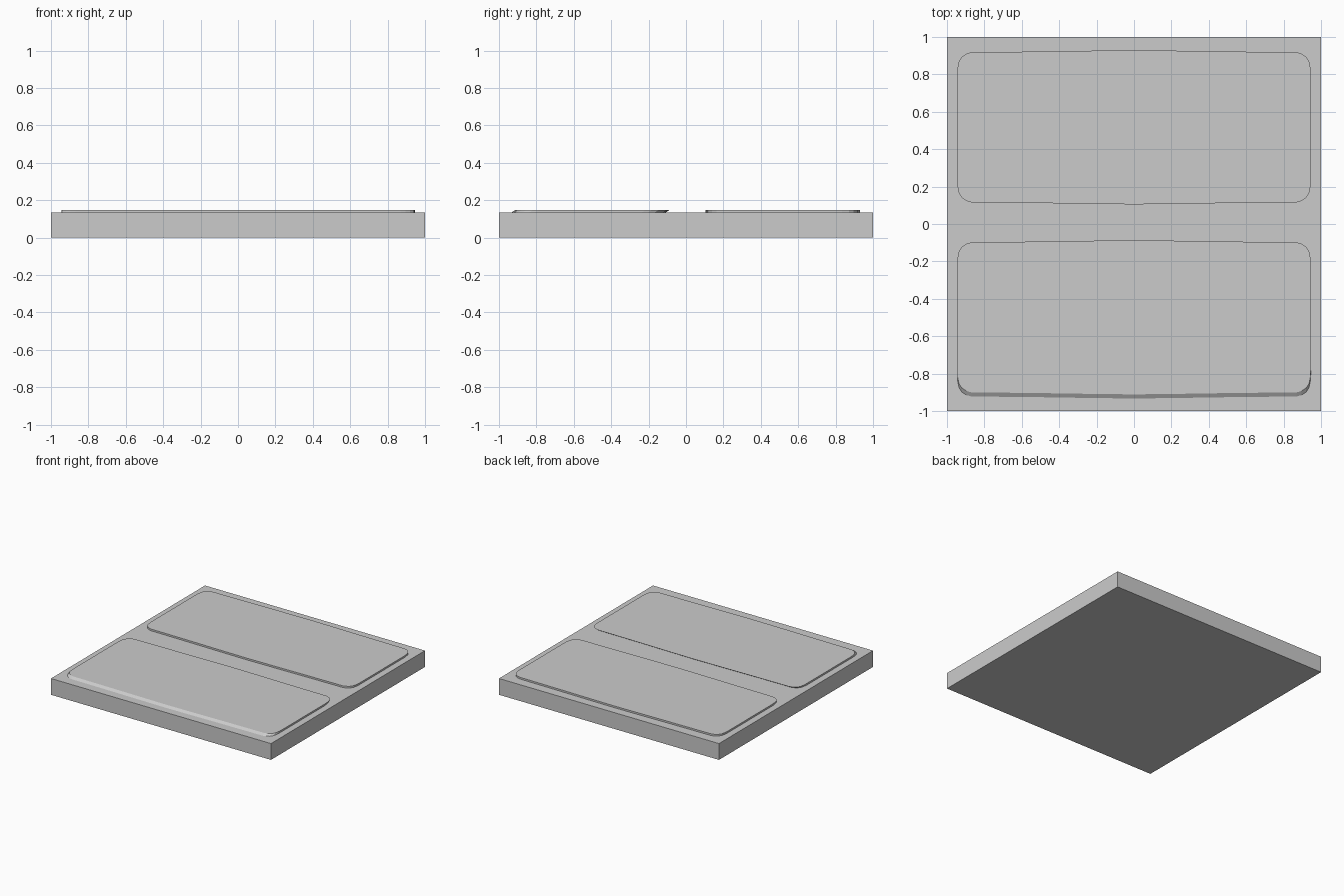
import bpy, bmesh

if "Cube" in bpy.data.objects:
    bpy.data.objects.remove(bpy.data.objects["Cube"])

BASE_TOP, PAD_TOP = 0.134, 0.148

# Quarter outline of a pad: slightly bowed long edge, rounded corner
QUARTER = [(0, 0.412), (0.25, 0.409), (0.5, 0.405), (0.87, 0.401), (0.895, 0.394),
           (0.92, 0.378), (0.936, 0.354), (0.943, 0.318), (0.945, 0.285)]


def finish(bm, name):
    bmesh.ops.recalc_face_normals(bm, faces=bm.faces)
    mesh = bpy.data.meshes.new(name)
    bm.to_mesh(mesh)
    bm.free()
    obj = bpy.data.objects.new(name, mesh)
    bpy.context.collection.objects.link(obj)


def add_pad(name, y_bottom, y_top):
    right = QUARTER + [(x, -y) for x, y in reversed(QUARTER)]
    outline = right + [(-x, y) for x, y in reversed(right[1:-1])]
    bm = bmesh.new()
    low = [bm.verts.new((x, y + y_bottom, BASE_TOP)) for x, y in outline]
    high = [bm.verts.new((x, y + y_top, PAD_TOP)) for x, y in outline]
    bm.faces.new(low)
    bm.faces.new(high)
    n = len(outline)
    for i in range(n):
        j = (i + 1) % n
        bm.faces.new((low[i], low[j], high[j], high[i]))
    finish(bm, name)


# Square base slab
bm = bmesh.new()
bmesh.ops.create_cube(bm, size=1)
for v in bm.verts:
    v.co = (v.co.x * 2, v.co.y * 2, (v.co.z + 0.5) * BASE_TOP)
finish(bm, "base_slab")

# Raised pads: the back one is upright, the front one leans backward
add_pad("back_pad", 0.517, 0.517)
add_pad("front_pad", -0.521, -0.499)
